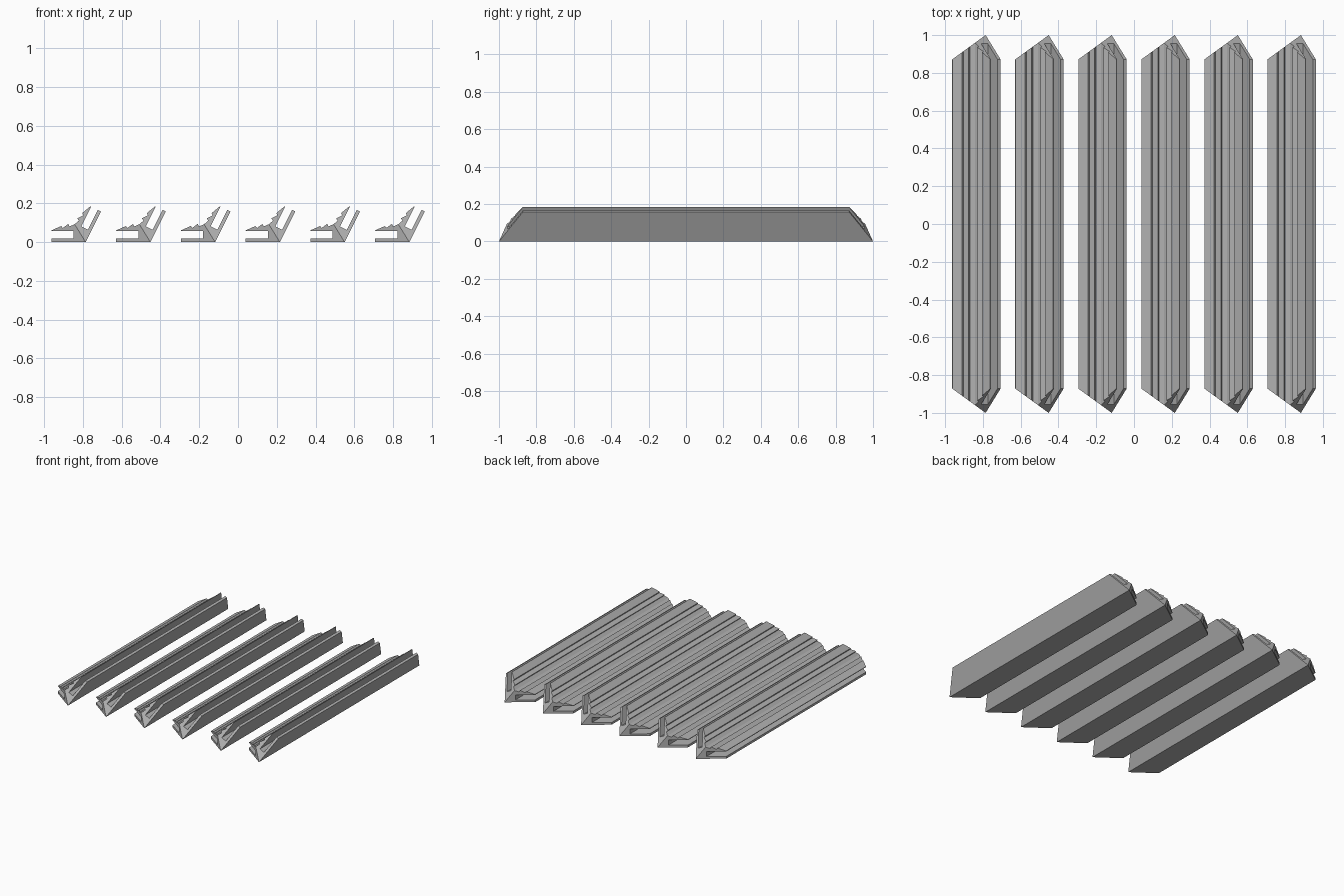
import bpy, bmesh, math

if "Cube" in bpy.data.objects:
    bpy.data.objects.remove(bpy.data.objects["Cube"])

COUNT = 6
PITCH = 0.3338
FIRST_CORNER = -0.7855
HALF_LENGTH = 1.0
MITRE = math.tan(math.radians(36))      # end cut of a pentagon side
CA, SA = 1 / math.sqrt(5), 2 / math.sqrt(5)   # direction of the raised wall

grey = bpy.data.materials.new("mid grey")
grey.diffuse_color = (0.45, 0.45, 0.45, 1)
grey.use_nodes = True
grey.node_tree.nodes["Principled BSDF"].inputs["Base Color"].default_value = grey.diffuse_color

# Half of the cross-section as (distance from corner, height above face):
# outer strip, slot, toothed inner prong, valley on the symmetry line
HALF = [(0, 0), (0.177, 0), (0.177, 0.018), (0.062, 0.018), (0.062, 0.057),
        (0.177, 0.057), (0.176, 0.061), (0.126, 0.083), (0.118, 0.073),
        (0.090, 0.094), (0.083, 0.081), (0.057, 0.0922)]


def base_side(d, h):
    return -d, h


def wall_side(d, h):
    return d * CA - h * SA, d * SA + h * CA


def edge_bar_mesh():
    bm = bmesh.new()

    def ring(place, sign, shared=None):
        verts = []
        for i, (d, h) in enumerate(HALF):
            if shared and i in (0, len(HALF) - 1):
                verts.append(shared[i])
            else:
                x, z = place(d, h)
                verts.append(bm.verts.new((x, sign * (HALF_LENGTH - MITRE * d), z)))
        return verts

    # Both halves share the corner edge and the valley edge
    front_base, back_base = ring(base_side, -1), ring(base_side, 1)
    front_wall = ring(wall_side, -1, front_base)
    back_wall = ring(wall_side, 1, back_base)
    for front, back in ((front_base, back_base), (front_wall, back_wall)):
        bm.faces.new(front)             # mitred end caps
        bm.faces.new(back)
        for i in range(len(HALF) - 1):  # long sides
            bm.faces.new((front[i], front[i + 1], back[i + 1], back[i]))
    bmesh.ops.recalc_face_normals(bm, faces=bm.faces)
    mesh = bpy.data.meshes.new("edge_bar")
    bm.to_mesh(mesh)
    bm.free()
    mesh.materials.append(grey)
    return mesh


# Row of identical bars
bar = edge_bar_mesh()
for n in range(COUNT):
    obj = bpy.data.objects.new(f"edge_bar_{n + 1}", bar)
    obj.location.x = FIRST_CORNER + n * PITCH
    bpy.context.collection.objects.link(obj)
